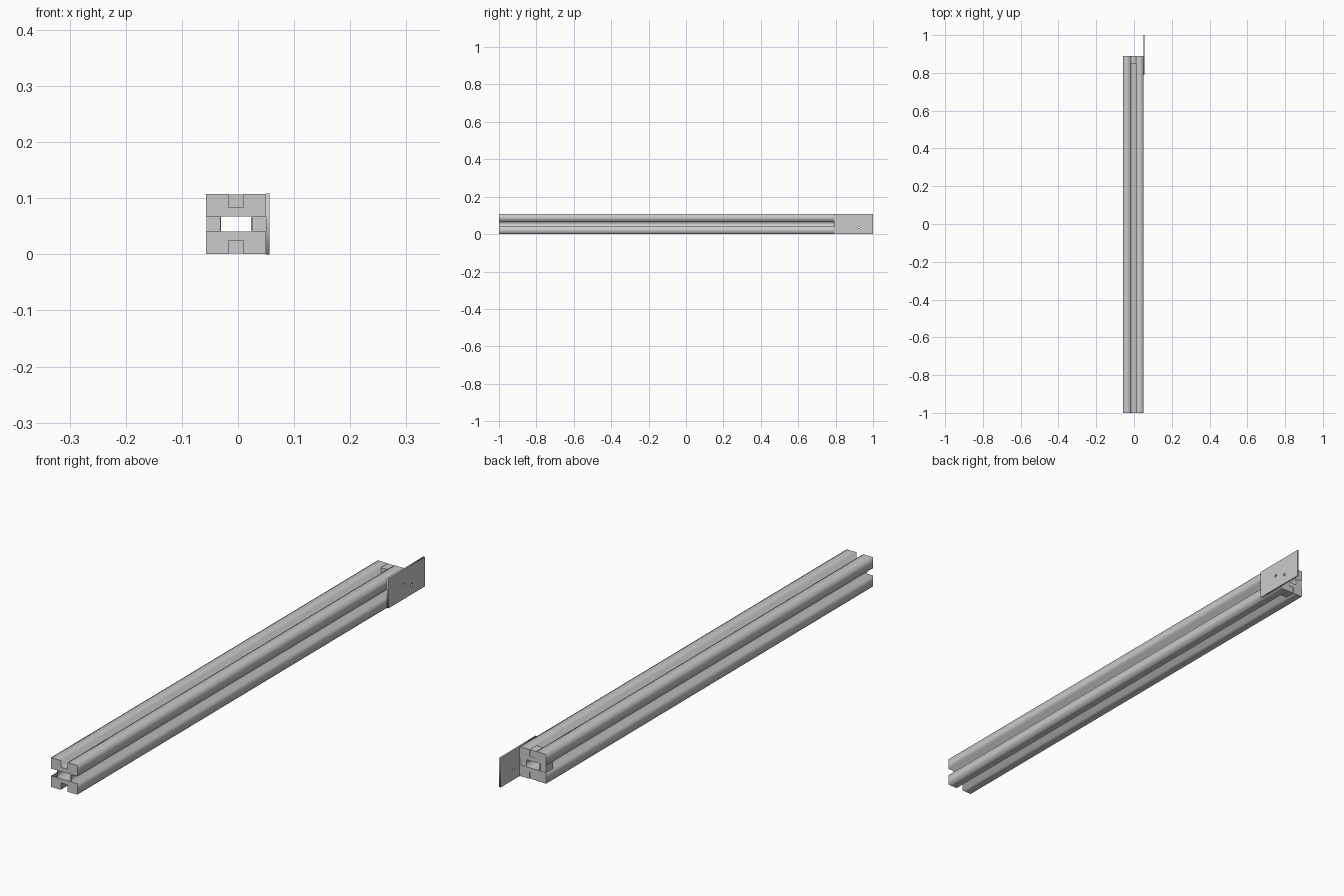
import bpy, math

if "Cube" in bpy.data.objects:
    bpy.data.objects.remove(bpy.data.objects["Cube"])

def extruded(name, loops, depth, loc, rot):
    """Filled 2D outline (first loop) with holes (other loops), extruded to a mesh."""
    cu = bpy.data.curves.new(name, 'CURVE')
    cu.dimensions = '2D'
    cu.fill_mode = 'BOTH'
    cu.extrude = depth / 2
    for pts in loops:
        sp = cu.splines.new('POLY')
        sp.points.add(len(pts) - 1)
        for p, (a, b) in zip(sp.points, pts):
            p.co = (a, b, 0, 1)
        sp.use_cyclic_u = True
    tmp = bpy.data.objects.new(name + "_outline", cu)
    bpy.context.collection.objects.link(tmp)
    bpy.context.view_layer.update()
    me = bpy.data.meshes.new_from_object(tmp.evaluated_get(bpy.context.evaluated_depsgraph_get()))
    bpy.data.objects.remove(tmp)
    ob = bpy.data.objects.new(name, me)
    ob.location, ob.rotation_euler = loc, rot
    bpy.context.collection.objects.link(ob)
    return ob

def box(name, x0, x1, y0, y1, z0, z1):
    bpy.ops.mesh.primitive_cube_add(size=1, location=((x0+x1)/2, (y0+y1)/2, (z0+z1)/2))
    ob = bpy.context.object
    ob.name = name
    ob.scale = (x1-x0, y1-y0, z1-z0)
    return ob

def circle(cx, cy, r, n=12):
    return [(cx + r*math.cos(2*math.pi*i/n), cy + r*math.sin(2*math.pi*i/n)) for i in range(n)]

CX, CZ, H = -0.0035, 0.054, 0.0535    # rail centre and half width
S, D = 0.0135, 0.029                  # slot half width, slot floor distance from centre
R90 = math.pi / 2

# slotted rail: one quarter of the section, turned four times
quarter = [(H, -H), (H, -S), (D, -S), (D, S), (H, S)]
section = []
for k in range(4):
    c, s = round(math.cos(k*R90)), round(math.sin(k*R90))
    section += [(c*a - s*b, s*a + c*b) for a, b in quarter]
bore = [(-0.0265, -0.013), (0.0265, -0.013), (0.0265, 0.013), (-0.0265, 0.013)]
extruded("slotted_rail", [section, bore], 1.89, (CX, -0.055, CZ), (R90, 0, 0))

# blocks closing the slots at the back end
Y0, Y1 = 0.85, 0.889
for side, sg in (("left", -1), ("right", 1)):
    a, b = sorted((CX + sg*D, CX + sg*(H - 0.0005)))
    box("slot_block_" + side, a, b, Y0, Y1, CZ - S, CZ + S)
for side, sg in (("bottom", -1), ("top", 1)):
    a, b = sorted((CZ + sg*D, CZ + sg*(H - 0.0005)))
    box("slot_block_" + side, CX - S, CX + S, Y0, Y1, a, b)

# thin end plate with two screw holes
plate = [(-0.105, -0.054), (0.105, -0.054), (0.105, 0.054), (-0.105, 0.054)]
extruded("end_plate", [plate, circle(-0.02, 0.0, 0.005), circle(0.03, -0.018, 0.005)],
         0.006, (0.053, 0.895, CZ), (R90, 0, R90))
